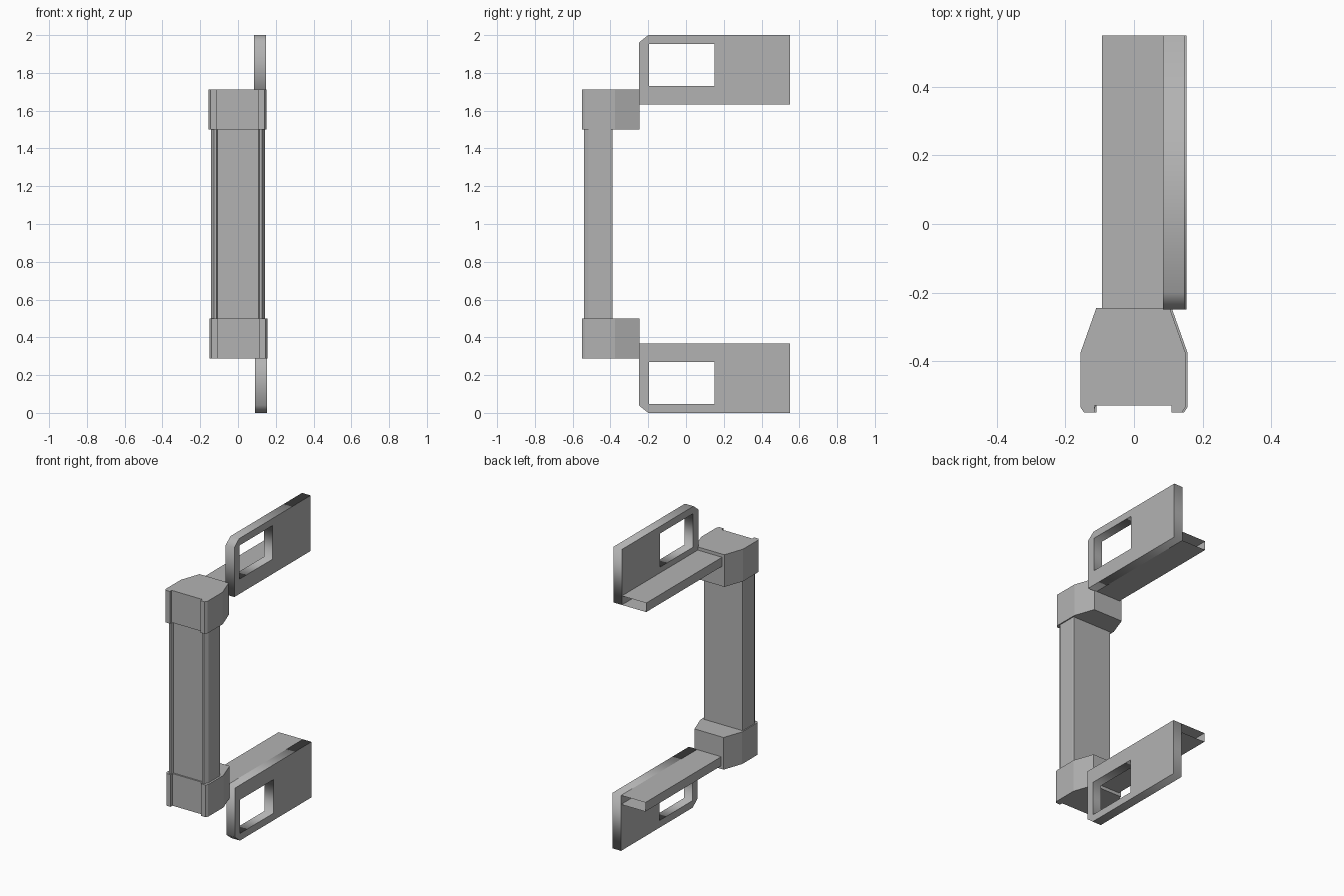
import bpy
import bmesh
from mathutils import Matrix

cube = bpy.data.objects.get("Cube")
if cube:
    bpy.data.objects.remove(cube, do_unlink=True)

GREY = (0.45, 0.45, 0.45, 1.0)
grey = bpy.data.materials.new("plain_grey")
grey.use_nodes = True
grey.diffuse_color = GREY
grey.node_tree.nodes["Principled BSDF"].inputs["Base Color"].default_value = GREY


def add_object(name, bm):
    """Turn a bmesh into a flat shaded grey object."""
    mesh = bpy.data.meshes.new(name)
    bm.to_mesh(mesh)
    bm.free()
    mesh.materials.append(grey)
    obj = bpy.data.objects.new(name, mesh)
    bpy.context.collection.objects.link(obj)
    return obj


def prism(name, half, z0, z1, shift=0.0):
    """Extrude upward a profile given by its +x half and mirrored in x."""
    outline = half + [(-x, y) for x, y in reversed(half)]
    bm = bmesh.new()
    base = bm.faces.new([bm.verts.new((x + shift, y, z0)) for x, y in outline])
    side = bmesh.ops.extrude_face_region(bm, geom=[base])["geom"]
    top = [v for v in side if isinstance(v, bmesh.types.BMVert)]
    bmesh.ops.translate(bm, verts=top, vec=(0, 0, z1 - z0))
    bmesh.ops.recalc_face_normals(bm, faces=bm.faces)
    return add_object(name, bm)


def window_plate(name, outer, hole, x0, x1):
    """Upright plate in the yz plane with a cut-out window."""
    curve = bpy.data.curves.new(name + "_outline", "CURVE")
    curve.dimensions = "2D"
    curve.fill_mode = "BOTH"
    curve.extrude = (x1 - x0) / 2
    for loop in (outer, hole):
        spline = curve.splines.new("POLY")
        spline.points.add(len(loop) - 1)
        for point, (y, z) in zip(spline.points, loop):
            point.co = (y, z, 0, 1)
        spline.use_cyclic_u = True
    temp = bpy.data.objects.new(name + "_outline", curve)
    bpy.context.collection.objects.link(temp)
    graph = bpy.context.evaluated_depsgraph_get()
    mesh = bpy.data.meshes.new_from_object(temp.evaluated_get(graph))
    bm = bmesh.new()
    bm.from_mesh(mesh)
    bpy.data.objects.remove(temp, do_unlink=True)
    bpy.data.meshes.remove(mesh)
    # Curve x, y, depth become world y, z, x
    turn = Matrix(((0, 0, 1, (x0 + x1) / 2), (1, 0, 0, 0), (0, 1, 0, 0), (0, 0, 0, 1)))
    bmesh.ops.transform(bm, matrix=turn, verts=bm.verts)
    bmesh.ops.remove_doubles(bm, verts=bm.verts, dist=0.0005)
    bmesh.ops.recalc_face_normals(bm, faces=bm.faces)
    return add_object(name, bm)


def open_box(name, x0, x1, y0, y1, z0, z1):
    """Hollow sheet box, open at the back end."""
    bm = bmesh.new()
    bmesh.ops.create_cube(bm, size=1)
    bmesh.ops.scale(bm, vec=(x1 - x0, y1 - y0, z1 - z0), verts=bm.verts)
    bmesh.ops.translate(bm, vec=((x0 + x1) / 2, (y0 + y1) / 2, (z0 + z1) / 2), verts=bm.verts)
    back = [f for f in bm.faces if f.normal.y > 0.9]
    bmesh.ops.delete(bm, geom=back, context="FACES_ONLY")
    return add_object(name, bm)


# Grip bar with a shallow recess along its front
grip_half = [(0.14, -0.39), (0.143, -0.40), (0.143, -0.515), (0.127, -0.54),
             (0.115, -0.54), (0.108, -0.52)]
prism("grip_bar", grip_half, 0.5, 1.5)

# End blocks, plates and ledges, the lower set mirrored in height
block_half = [(0.107, -0.245), (0.153, -0.375), (0.153, -0.535), (0.143, -0.55),
              (0.112, -0.55), (0.112, -0.53)]
plate_outer = [(-0.25, 1.632), (0.55, 1.632), (0.55, 2.0), (-0.20, 2.0), (-0.25, 1.96)]
plate_hole = [(-0.197, 1.73), (0.15, 1.73), (0.15, 1.953), (-0.197, 1.953)]

for label, shift, upper in (("upper", -0.003, True), ("lower", 0.003, False)):
    def level(z):
        return z if upper else 2.0 - z

    z0, z1 = sorted((level(1.5), level(1.713)))
    prism(label + "_end_block", block_half, z0, z1, shift)

    window_plate(label + "_window_plate",
                 [(y, level(z)) for y, z in plate_outer],
                 [(y, level(z)) for y, z in plate_hole],
                 0.088 + shift, 0.151 + shift)

    z0, z1 = sorted((level(1.632), level(1.692)))
    open_box(label + "_ledge", -0.09 + shift, 0.088 + shift, -0.245, 0.55, z0, z1)
